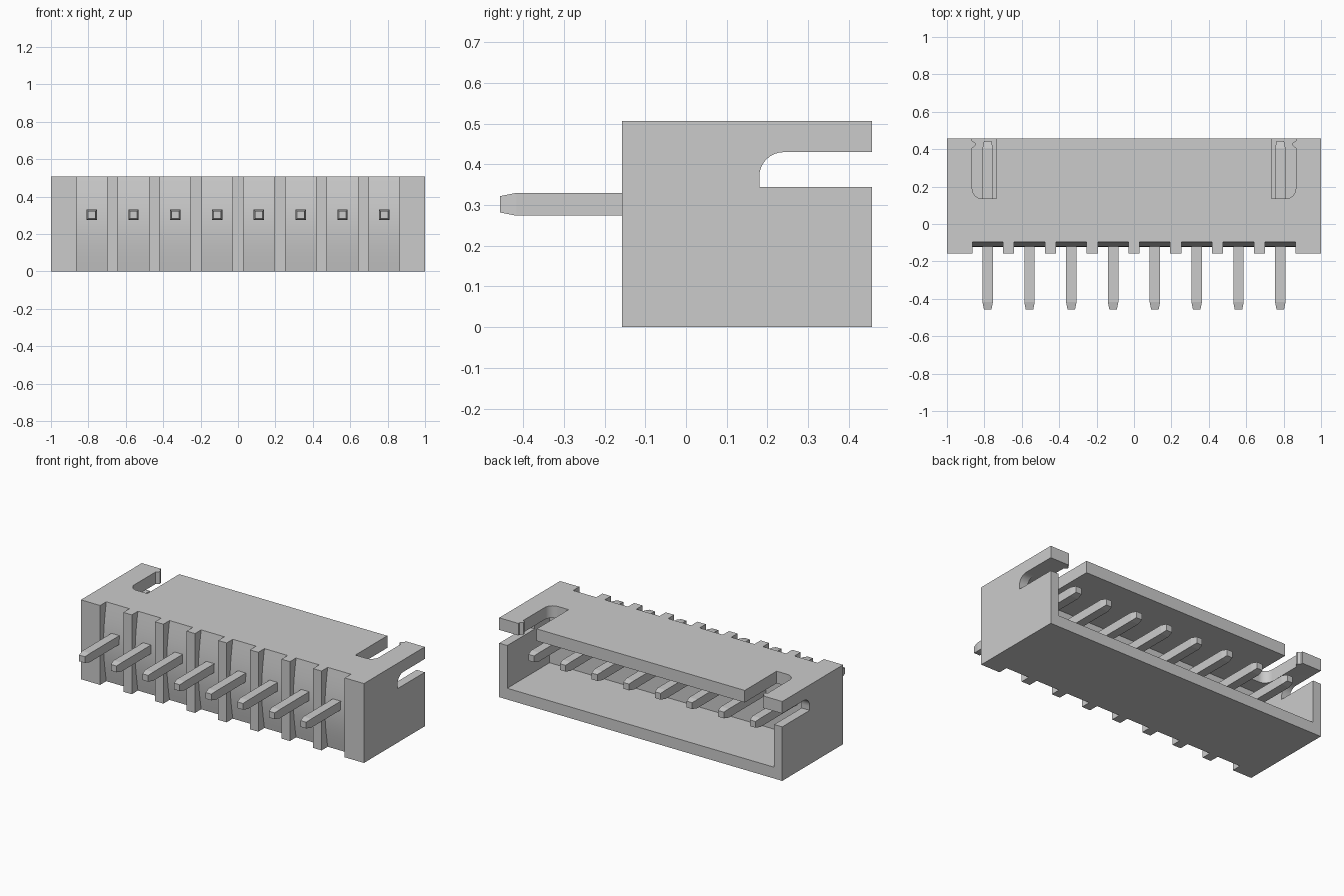
import bpy
import bmesh
import math

cube = bpy.data.objects.get("Cube")
if cube:
    bpy.data.objects.remove(cube, do_unlink=True)

grey = bpy.data.materials.new("light grey")
grey.use_nodes = True
grey.diffuse_color = (0.6, 0.6, 0.6, 1)
grey.node_tree.nodes["Principled BSDF"].inputs["Base Color"].default_value = (0.6, 0.6, 0.6, 1)


def make_object(name, bm):
    bmesh.ops.recalc_face_normals(bm, faces=bm.faces)
    mesh = bpy.data.meshes.new(name)
    bm.to_mesh(mesh)
    bm.free()
    mesh.materials.append(grey)
    obj = bpy.data.objects.new(name, mesh)
    bpy.context.collection.objects.link(obj)
    return obj


def loft(name, rings):
    """Solid through a list of equally long point rings, capped at both ends."""
    bm = bmesh.new()
    rows = [[bm.verts.new(p) for p in ring] for ring in rings]
    for a, b in zip(rows, rows[1:]):
        for i in range(len(a)):
            j = (i + 1) % len(a)
            bm.faces.new((a[i], a[j], b[j], b[i]))
    bm.faces.new(rows[0])
    bm.faces.new(rows[-1])
    return make_object(name, bm)


def prism_x(name, profile, x0, x1):
    return loft(name, [[(x, y, z) for y, z in profile] for x in (x0, x1)])


def prism_z(name, profile, z0, z1):
    return loft(name, [[(x, y, z) for x, y in profile] for z in (z0, z1)])


def rect(a0, b0, a1, b1):
    return [(a0, b0), (a1, b0), (a1, b1), (a0, b1)]


def arc(ca, cb, r, start, end, steps=8):
    angles = [math.radians(start + (end - start) * i / steps) for i in range(steps + 1)]
    return [(ca + r * math.cos(t), cb + r * math.sin(t)) for t in angles]


FRONT, BACK, HEIGHT = -0.157, 0.457, 0.507
ROOF, PITCH, COUNT = 0.43, 0.2235, 8
pin_x = [(i - (COUNT - 1) / 2) * PITCH for i in range(COUNT)]

# Housing block and the pocket that opens at the back
housing = prism_x("housing", rect(FRONT, 0, BACK, HEIGHT), -1, 1)
cutters = [prism_x("pocket_cutter", rect(0.03, 0.072, 0.6, ROOF), -0.943, 0.943)]

# Front grooves with a gently bulging floor, one for each pin
groove = [(-0.3, -0.1), (-0.095, -0.1)]
for i in range(13):
    t = i / 12
    groove.append((-0.095 - 0.028 * math.sin(math.pi * t), HEIGHT * t))
groove += [(-0.095, 0.6), (-0.3, 0.6)]
for x in pin_x:
    cutters.append(prism_x("groove_cutter", groove, x - 0.082, x + 0.082))

# Roof slots with a small catch, and side slots, mirrored left and right
side_slot = [(0.6, 0.345), (0.18, 0.345)] + arc(0.24, 0.37, 0.06, 180, 90) + [(0.6, ROOF)]
roof_slot = ([(0.735, 0.6), (0.735, 0.135)] + arc(0.81, 0.19, 0.055, -90, 0)
             + [(0.865, 0.405), (0.847, 0.42), (0.847, 0.432), (0.865, 0.445), (0.865, 0.6)])
for side in (-1, 1):
    cutters.append(prism_x("side_slot_cutter", side_slot, side * 0.9, side * 1.1))
    cutters.append(prism_z("roof_slot_cutter", [(side * x, y) for x, y in roof_slot], 0.4, 0.6))

# Carve the housing
bpy.context.view_layer.objects.active = housing
for cutter in cutters:
    cutter.hide_render = True
    mod = housing.modifiers.new("cut", "BOOLEAN")
    mod.operation = "DIFFERENCE"
    mod.solver = "EXACT"
    mod.object = cutter
    bpy.ops.object.modifier_apply(modifier=mod.name)
    bpy.data.objects.remove(cutter, do_unlink=True)
bpy.ops.object.select_all(action="DESELECT")
housing.select_set(True)
bpy.ops.object.shade_smooth_by_angle(angle=math.radians(25))

# Square contact pins with tapered ends
PIN_Z = 0.302
for n, x in enumerate(pin_x):
    rings = []
    for y, h in ((-0.457, 0.02), (-0.417, 0.028), (0.405, 0.028), (0.445, 0.02)):
        rings.append([(a, y, b) for a, b in rect(x - h, PIN_Z - h, x + h, PIN_Z + h)])
    loft(f"pin_{n + 1}", rings)
